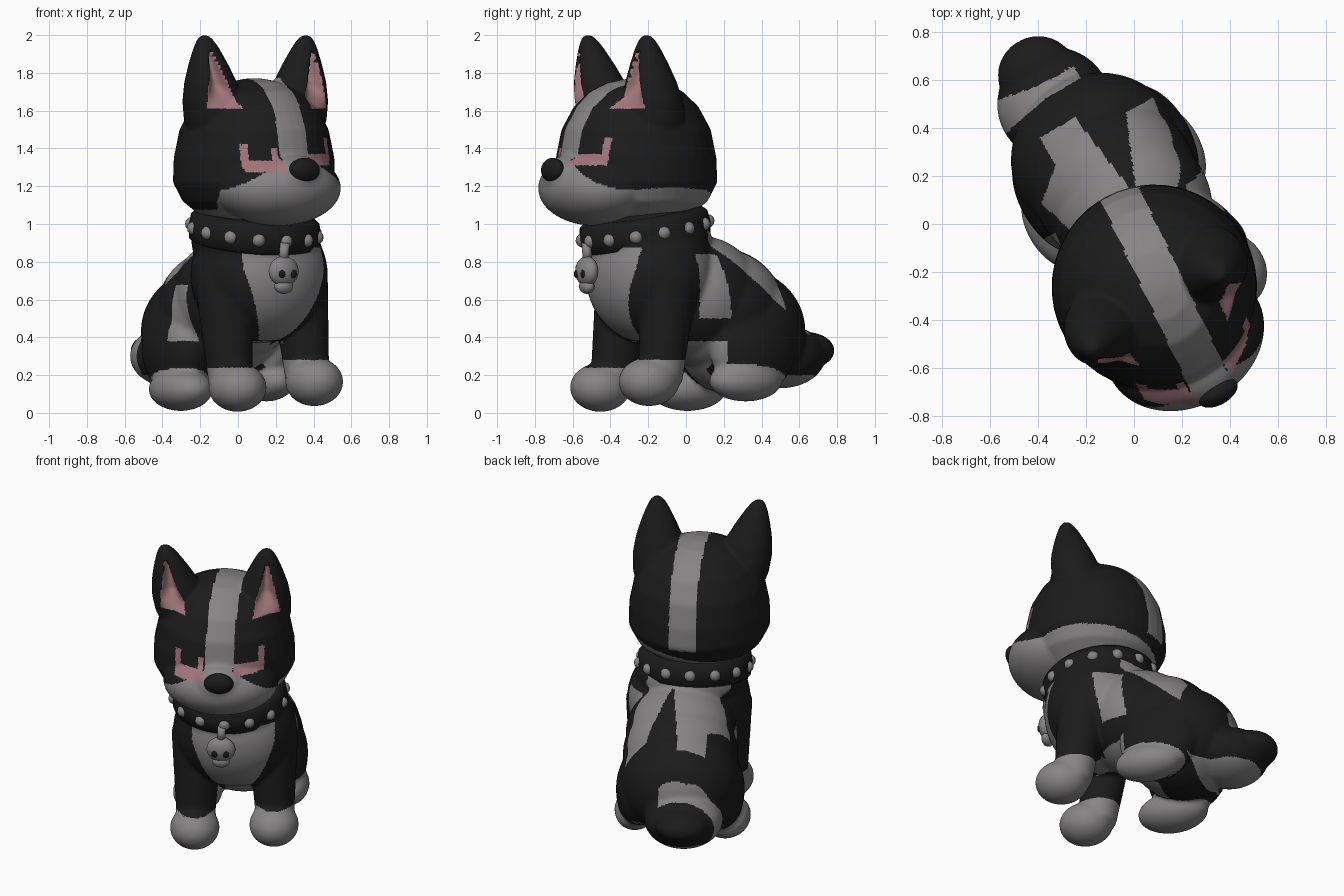
import bpy, bmesh
from math import radians, cos, sin, pi, sqrt
from mathutils import Matrix, Vector

cube = bpy.data.objects.get("Cube")
if cube:
    bpy.data.objects.remove(cube, do_unlink=True)

# The dog is modelled facing -y, then turned as a whole
FRAME = Matrix.Translation((0.10, -0.29, 0)) @ Matrix.Rotation(radians(30), 4, 'Z')
SIDES = (-1, 1)


def material(name, colour):
    mat = bpy.data.materials.new(name)
    mat.use_nodes = True
    rgba = (*colour, 1)
    mat.diffuse_color = rgba
    mat.node_tree.nodes["Principled BSDF"].inputs["Base Color"].default_value = rgba
    return mat


BLACK, GREY, PINK = 0, 1, 2
MATS = [material("black fur", (0.011, 0.011, 0.011)),
        material("grey fur", (0.24, 0.23, 0.23)),
        material("pink skin", (0.36, 0.18, 0.20))]


def ball(bm, centre, radii, detail=4):
    m = Matrix.Translation(centre) @ Matrix.Diagonal((*radii, 1))
    bmesh.ops.create_icosphere(bm, subdivisions=detail, radius=1, matrix=m)


def limb(bm, a, b, r1, r2):
    a, b = Vector(a), Vector(b)
    turn = (b - a).to_track_quat('Z', 'Y').to_matrix().to_4x4()
    bmesh.ops.create_cone(bm, cap_ends=True, segments=32, radius1=r1, radius2=r2,
                          depth=(b - a).length,
                          matrix=Matrix.Translation((a + b) / 2) @ turn)


def lathe(bm, rings, segments=40):
    """Skin a closed stack of elliptical rings: (centre, x radius, y radius)."""
    loops = []
    for c, rx, ry in rings:
        loops.append([bm.verts.new((c[0] + rx * cos(2 * pi * i / segments),
                                    c[1] + ry * sin(2 * pi * i / segments), c[2]))
                      for i in range(segments)])
    for lo, hi in zip(loops, loops[1:]):
        for i in range(segments):
            j = (i + 1) % segments
            bm.faces.new((lo[i], lo[j], hi[j], hi[i]))
    bm.faces.new(loops[0][::-1])
    bm.faces.new(loops[-1])


def finish(name, bm, colour=BLACK):
    me = bpy.data.meshes.new(name)
    bm.to_mesh(me)
    bm.free()
    ob = bpy.data.objects.new(name, me)
    bpy.context.collection.objects.link(ob)
    ob.matrix_world = FRAME
    for m in MATS:
        me.materials.append(m)
    for p in me.polygons:
        p.use_smooth = True
        p.material_index = colour
    return ob


def fuse(ob, rounds):
    """Melt overlapping pieces into one soft skin."""
    remesh = ob.modifiers.new("Fuse", 'REMESH')
    remesh.mode = 'VOXEL'
    remesh.voxel_size = 0.011
    smooth = ob.modifiers.new("Soften", 'SMOOTH')
    smooth.factor, smooth.iterations = 0.5, rounds
    deps = bpy.context.evaluated_depsgraph_get()
    me = bpy.data.meshes.new_from_object(ob.evaluated_get(deps))
    ob.modifiers.clear()
    ob.data = me
    me.materials.clear()
    for m in MATS:
        me.materials.append(m)


def paint(ob, rule):
    for p in ob.data.polygons:
        p.use_smooth = True
        p.material_index = rule(*p.center)


def inside(p, centre, radii, grow):
    return sum(((a - c) / r) ** 2 for a, c, r in zip(p, centre, radii)) < grow ** 2


# Body: torso, legs, feet and tail
FRONT_PAWS = [((-0.17, -0.09, 0.135), (0.15, 0.165, 0.13)),
              ((0.31, -0.07, 0.165), (0.15, 0.165, 0.13))]
HIND_FEET = [((-0.20, 0.46, 0.125), (0.15, 0.22, 0.115)),
             ((0.345, 0.50, 0.17), (0.13, 0.21, 0.11))]
bm = bmesh.new()
ball(bm, (0.06, 0.08, 0.73), (0.375, 0.33, 0.36))
ball(bm, (0.04, 0.08, 0.91), (0.345, 0.335, 0.24))
ball(bm, (0.08, 0.36, 0.61), (0.34, 0.34, 0.33))
ball(bm, (0.075, 0.49, 0.54), (0.35, 0.35, 0.335))
ball(bm, (0.065, 0.62, 0.43), (0.365, 0.35, 0.34))
ball(bm, (0.02, 0.90, 0.30), (0.24, 0.24, 0.17))
ball(bm, (0.02, 1.05, 0.33), (0.165, 0.155, 0.10))
for s, paw, foot in zip(SIDES, FRONT_PAWS, HIND_FEET):
    ball(bm, *paw)
    ball(bm, *foot)
    x, y, z = paw[0]
    limb(bm, (x, y + 0.07, z), (0.06 + s * 0.23, 0.06, 0.72), 0.115, 0.155)
    ball(bm, (0.07 + s * 0.25, 0.56, 0.34), (0.14, 0.25, 0.24))
body = finish("body", bm)
fuse(body, 16)


def body_rule(x, y, z):
    p, mid = (x, y, z), x - 0.07
    if y < 0.22 and z < (0.28 if x > 0.06 else 0.24):
        return GREY
    if any(inside(p, *f, 1.1) for f in HIND_FEET):
        return GREY
    # chest bib running under the belly
    if y < 0 and 0.36 < z < 0.88 and abs(mid) < 0.25 * min(1, sqrt((z - 0.36) / 0.4)):
        return GREY
    if z < 0.38 and y < 0.5 and (abs(mid) < 0.1 or x > 0 and 0.16 < y < 0.36):
        return GREY
    # two back patches parted by a black wedge
    if 0.3 < y and z > 0.88 - 0.87 * (y - 0.33):
        if y < 0.72 and 0.14 + 0.42 * (y - 0.43) < x < 0.4:
            return GREY
        if y < 0.81 and -0.1 - 1.2 * max(0, 0.68 - y) < x < 0.115 - 0.14 * (y - 0.46):
            return GREY
    # flank patches
    if mid > 0.2 and abs(y - 0.28 + 0.15 * (z - 0.6)) < 0.085 and 0.5 < z < 0.84:
        return GREY
    if mid < -0.2 and abs(y - 0.37) < 0.065 and 0.38 < z < 0.68:
        return GREY
    # tail band and underside
    if y > 0.8 and x < 0.17 and abs(y - 0.97) < 0.03 + 0.2 * max(0, -x):
        return GREY
    return GREY if y > 0.75 and z < 0.2 else BLACK


paint(body, body_rule)

# Head: dome, muzzle and ears
DOME = [(1.0, 0.4), (1.04, 0.65), (1.12, 0.88), (1.22, 1.0), (1.35, 0.99), (1.5, 0.92),
        (1.62, 0.77), (1.7, 0.58), (1.75, 0.34), (1.77, 0.1)]
EAR = [(1.45, 0.15), (1.55, 0.17), (1.65, 0.165), (1.75, 0.142), (1.85, 0.105),
       (1.93, 0.07), (1.975, 0.045), (2.0, 0.02)]


def ear_axis(s, z):
    t = (z - 1.6) / 0.4
    return Vector((s * (0.25 + 0.06 * t) - 0.01 - 0.035 * t, 0.0 - 0.06 * t, z))


bm = bmesh.new()
lathe(bm, [((0, 0.03, z), 0.43 * r, 0.43 * r) for z, r in DOME])
ball(bm, (0, -0.22, 1.19), (0.35, 0.285, 0.2))
ball(bm, (0, -0.36, 1.24), (0.18, 0.15, 0.13))
for s in SIDES:
    lathe(bm, [(ear_axis(s, z), r, r * 0.95) for z, r in EAR])
head = finish("head", bm)
fuse(head, 7)


def ear_hollow(x, y, z):
    """How deep a point lies in the triangle facing out of each ear, and the way in."""
    s = 1 if x > -0.02 else -1
    out = Vector((sin(s * radians(11)), -cos(s * radians(11)), 0))
    d = Vector((x, y, z)) - ear_axis(s, z)
    across = d.x * out.y - d.y * out.x
    width = 0.09 * (1.94 - z) / 0.33
    if not 1.61 < z < 1.91 or d.dot(out) < 0 or abs(across) > width:
        return 0, out
    return (1 - (across / width) ** 2) * min(1, (z - 1.61) / 0.12), out


def head_rule(x, y, z):
    if ear_hollow(x, y, z)[0] > 0:
        return PINK
    # eye rims: outer bar, lower lid, and an inner bar on one side
    a, lift = abs(x), 0.035 if x > 0 else 0
    if y < -0.2 and 0.09 < a < 0.27 and 1.275 < z - lift < 1.42:
        if z - lift < 1.335 or a > 0.235 or (x < 0 and a < 0.125 and z < 1.4):
            return PINK
    # muzzle and jaw, falling away towards the cheeks
    jaw = 1.125 + 0.16 * x
    if z < max(jaw, min(1.39 - 0.6 * a, jaw + 0.9 * max(0, -0.1 - y))):
        return GREY
    # blaze over the crown
    if abs(x - 0.035 - 0.08 * y) < 0.085 and z > 1.2:
        return GREY
    return BLACK


paint(head, head_rule)
for v in head.data.vertices:
    depth, out = ear_hollow(*v.co)
    v.co -= out * depth * 0.07

bm = bmesh.new()
ball(bm, (0.01, -0.485, 1.285), (0.09, 0.05, 0.065))
finish("nose", bm)

# Collar with studs
TILT = Matrix.Translation((0.025, 0.07, 0.965)) @ Matrix.Rotation(0.17, 4, 'X')
bm = bmesh.new()
lathe(bm, [((0, 0, z), r, r) for z, r in
           [(-0.08, 0.32), (-0.065, 0.342), (0, 0.35), (0.06, 0.342), (0.09, 0.31)]], 64)
bm.transform(TILT)
finish("collar", bm)
bm = bmesh.new()
for i in range(14):
    t = 2 * pi * (i + 0.5) / 14
    ball(bm, (0.336 * cos(t), 0.336 * sin(t), 0), (0.037, 0.037, 0.037), 2)
bm.transform(TILT)
finish("collar_studs", bm, GREY)

# Skull tag hanging from the collar
bm = bmesh.new()
ball(bm, (0.005, -0.275, 0.75), (0.088, 0.05, 0.08), 3)
ball(bm, (0.005, -0.275, 0.67), (0.055, 0.035, 0.04), 3)
limb(bm, (0.005, -0.27, 0.8), (0.01, -0.28, 0.9), 0.025, 0.025)
finish("skull_tag", bm, GREY)
bm = bmesh.new()
for s in SIDES:
    ball(bm, (0.005 + s * 0.035, -0.32, 0.735), (0.02, 0.006, 0.022), 2)
finish("tag_eyes", bm)
